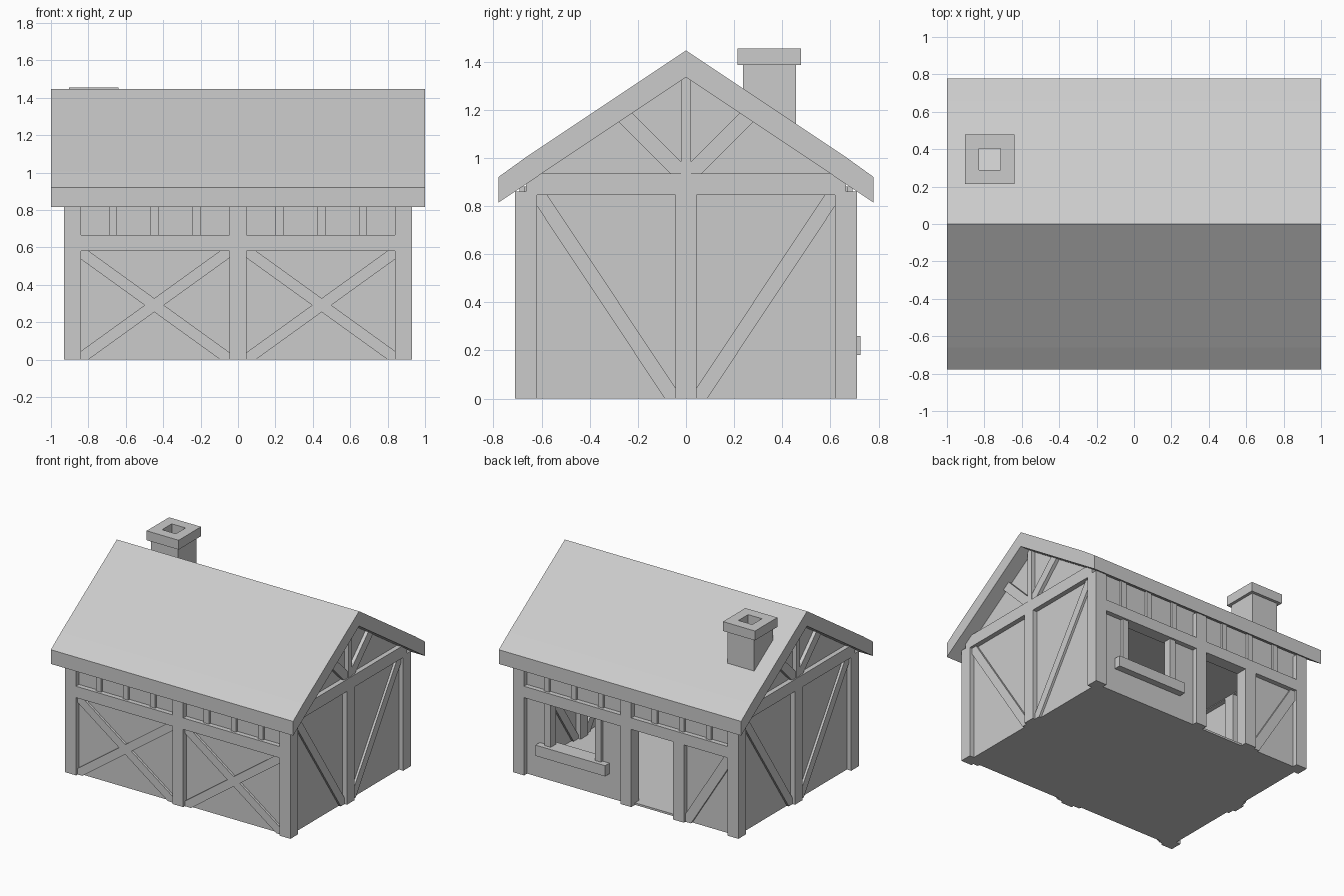
import bpy, bmesh

if "Cube" in bpy.data.objects:
    bpy.data.objects.remove(bpy.data.objects["Cube"])

def prism(name, pts, axis, a, b):
    """Extrude a 2D polygon from a to b; axis 'x' uses (y,z), 'y' uses (x,z), 'z' uses (x,y)."""
    put = {'x': lambda p, t: (t, p[0], p[1]),
           'y': lambda p, t: (p[0], t, p[1]),
           'z': lambda p, t: (p[0], p[1], t)}[axis]
    bm = bmesh.new()
    lo = [bm.verts.new(put(p, a)) for p in pts]
    hi = [bm.verts.new(put(p, b)) for p in pts]
    n = len(pts)
    bm.faces.new(lo)
    bm.faces.new(hi[::-1])
    for i in range(n):
        j = (i + 1) % n
        bm.faces.new((lo[i], lo[j], hi[j], hi[i]))
    return finish(name, bm)

def finish(name, bm):
    bmesh.ops.recalc_face_normals(bm, faces=bm.faces)
    me = bpy.data.meshes.new(name)
    bm.to_mesh(me)
    bm.free()
    ob = bpy.data.objects.new(name, me)
    bpy.context.collection.objects.link(ob)
    return ob

def box(name, x0, x1, y0, y1, z0, z1):
    return prism(name, [(x0, y0), (x1, y0), (x1, y1), (x0, y1)], 'z', z0, z1)

def brace_pts(p, q, cu, cv):
    """Diagonal timber from corner p to corner q, cut to fit both corners."""
    (a, b), (c, d) = p, q
    su, sv = (1 if c > a else -1), (1 if d > b else -1)
    return [(a, b), (a + su * cu, b), (c, d - sv * cv), (c, d), (c - su * cu, d), (a, b + sv * cv)]

X, Y, T = 0.93, 0.71, 0.09          # outer faces and timber thickness
PX, PY = X - T / 2, Y - T / 2       # wall centre planes
W, B = 0.009, 0.026                 # half thickness of panels and braces

# roof slab with slightly kinked eaves
half = [(0.66, 1.006), (0.778, 0.921), (0.778, 0.815)]
roof = half and [(0, 1.446)] + half + [(0, 1.335)] + [(-y, z) for y, z in half[::-1]]
prism("roof", roof, 'x', -1, 1)

# floor and ceiling
box("floor", -PX, PX, -PY, PY, 0, 0.015)
box("ceiling", -PX, PX, -PY, PY, 0.85, 0.865)

# gable ends
for s in (-1, 1):
    c = s * PX
    prism("gable_panel", [(-PY, 0), (PY, 0), (PY, 0.9), (0, 1.34), (-PY, 0.9)], 'x', c - W, c + W)
    box("gable_center_post", c - T / 2, c + T / 2, -0.043, 0.043, 0, 0.85)
    box("gable_tie_beam", c - T / 2, c + T / 2, -PY, PY, 0.845, 0.935)
    box("king_post", c - 0.04, c + 0.04, -0.021, 0.021, 0.93, 1.36)
    for m in (-1, 1):
        box("corner_post", c - T / 2, c + T / 2, m * PY - T / 2, m * PY + T / 2, 0, 0.86)
        prism("gable_brace", brace_pts((m * 0.043, 0), (m * 0.622, 0.847), 0.045, 0.043), 'x', c - B, c + B)
        strut = [(0, 0.932), (0.062, 0.932), (0.30, 1.17), (0.25, 1.212), (0, 0.962)]
        prism("gable_strut", [(m * y, z) for y, z in strut], 'x', c - 0.035, c + 0.035)

# timbers shared by both long walls
for s in (-1, 1):
    c = s * PY
    box("long_center_post", -0.045, 0.045, c - T / 2, c + T / 2, 0, 0.86)
    box("middle_rail", -PX, PX, c - T / 2, c + T / 2, 0.58, 0.665)
    for m in (-1, 1):
        for x in (0.222, 0.446, 0.668):
            box("short_stud", m * x - 0.021, m * x + 0.021, c - B, c + B, 0.66, 0.88)

# front wall with crossed braces
box("front_panel", -PX, PX, -PY - W, -PY + W, 0, 0.88)
for x0, x1 in ((-0.85, -0.045), (0.045, 0.85)):
    for a, b in ((x0, x1), (x1, x0)):
        prism("cross_brace", brace_pts((a, 0), (b, 0.582), 0.05, 0.038), 'y', -PY - B, -PY + B)

# back wall panels leaving a window and a door opening
for x0, x1, z0, z1 in ((-PX, PX, 0.6, 0.88), (0.64, PX, 0, 0.6), (0, 0.25, 0, 0.6),
                       (0.25, 0.64, 0, 0.26), (-PX, -0.43, 0, 0.6)):
    box("back_panel", x0, x1, PY - W, PY + W, z0, z1)
box("door_post", -0.48, -0.39, PY - T / 2, PY + T / 2, 0, 0.6)
prism("back_brace", brace_pts((-0.48, 0), (-0.85, 0.582), 0.045, 0.06), 'y', PY - B, PY + B)

# window frame and sill
for x in (0.24, 0.655):
    box("window_post", x - 0.025, x + 0.025, PY - 0.03, PY + 0.03, 0.25, 0.6)
box("window_sill", 0.16, 0.735, PY - 0.06, PY + 0.06, 0.18, 0.26)

# chimney: hollow shaft following the roof slope, and cap
def square_tube(name, cx, cy, ro, ri, z0, z1):
    bm = bmesh.new()
    signs = ((-1, -1), (1, -1), (1, 1), (-1, 1))
    rings = [[bm.verts.new((cx + r * i, cy + r * j, z0(cy + r * j) if low else z1)) for i, j in signs]
             for r, low in ((ro, True), (ro, False), (ri, False), (ri, True))]
    for k in range(4):
        for i in range(4):
            j = (i + 1) % 4
            bm.faces.new((rings[k][i], rings[k][j], rings[(k + 1) % 4][j], rings[(k + 1) % 4][i]))
    return finish(name, bm)

square_tube("chimney_shaft", -0.772, 0.346, 0.11, 0.057, lambda y: 1.43 - 0.667 * y, 1.39)
square_tube("chimney_cap", -0.772, 0.346, 0.132, 0.057, lambda y: 1.385, 1.455)
